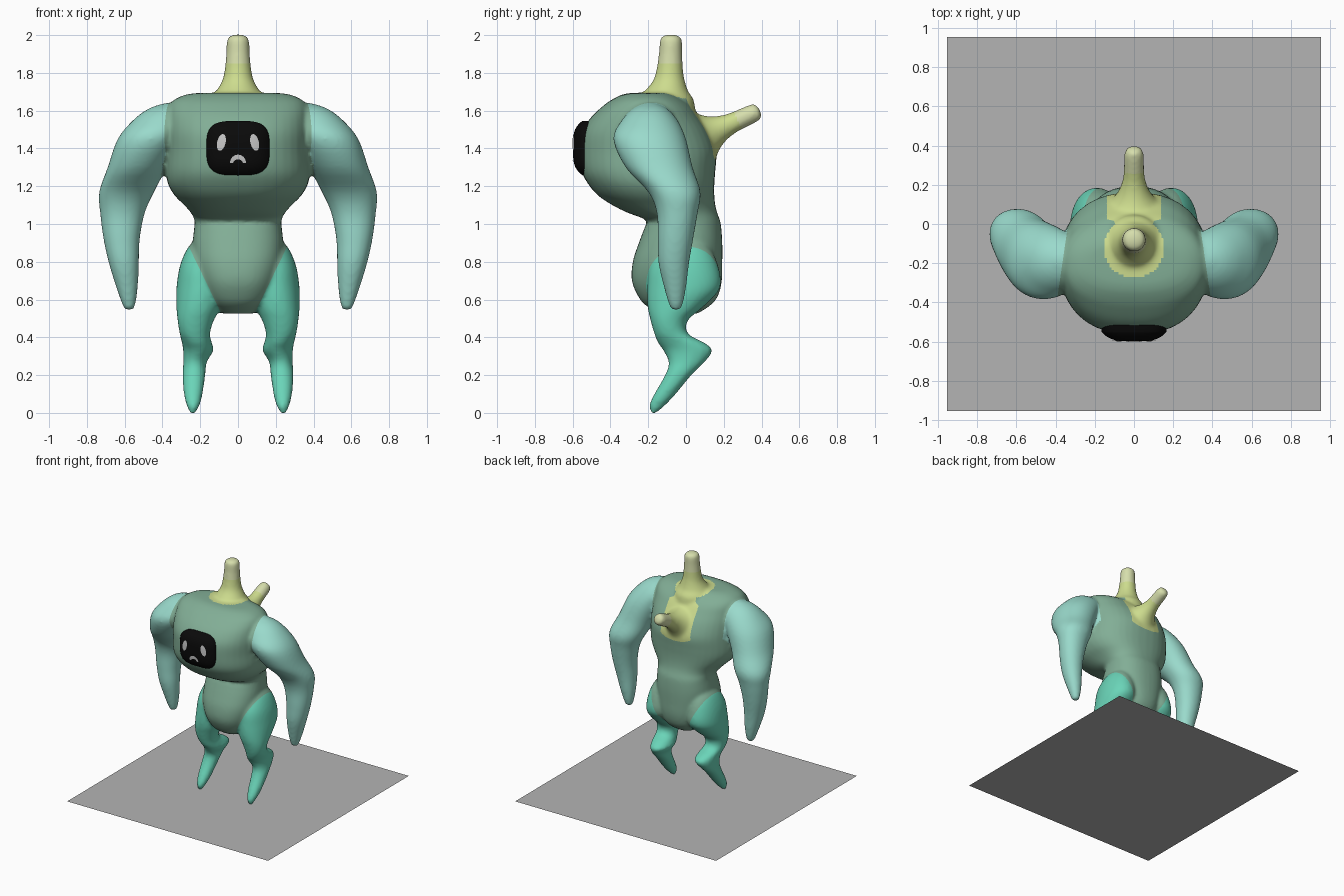
import bpy, bmesh, math
from mathutils import Matrix, Vector

if "Cube" in bpy.data.objects:
    bpy.data.objects.remove(bpy.data.objects["Cube"])


def srgb(r, g, b):
    return tuple(((c / 255 + 0.055) / 1.055) ** 2.4 for c in (r, g, b)) + (1,)


def material(name, rgb):
    m = bpy.data.materials.new(name)
    m.diffuse_color = srgb(*rgb)
    m.use_nodes = True
    m.node_tree.nodes["Principled BSDF"].inputs["Base Color"].default_value = m.diffuse_color
    return m


SAGE = material("sage green", (130, 174, 150))
AQUA = material("pale aqua", (154, 218, 204))
TEAL = material("teal green", (106, 212, 184))
LIME = material("yellow green", (205, 220, 142))
CREAM = material("pale lime", (214, 222, 172))
BLACK = material("black", (10, 10, 10))
GREY = material("light grey", (200, 200, 200))
STONE = material("stone grey", (180, 180, 180))


def add_object(name, bm, mats, smooth=True):
    me = bpy.data.meshes.new(name)
    bm.to_mesh(me)
    bm.free()
    for m in mats:
        me.materials.append(m)
    if smooth:
        me.shade_smooth()
    ob = bpy.data.objects.new(name, me)
    bpy.context.collection.objects.link(ob)
    return ob


def spline(rows, steps=4):
    """Catmull-Rom interpolation through section rows."""
    out = []
    for i in range(len(rows) - 1):
        p = [rows[max(0, min(len(rows) - 1, i + k))] for k in (-1, 0, 1, 2)]
        for s in range(steps):
            t = s / steps
            out.append([0.5 * (2 * b + (c - a) * t + (2 * a - 5 * b + 4 * c - d) * t * t
                               + (3 * b - a - 3 * c + d) * t ** 3)
                        for a, b, c, d in zip(*p)])
    return out + [list(rows[-1])]


def loft(bm, rows, power=2.0, mat=Matrix(), n=40):
    """Closed tube from sections: height, x min, x max, y min, y max."""
    rings = []
    for z, x0, x1, y0, y1 in spline(rows):
        ring = []
        for k in range(n):
            a = 2 * math.pi * k / n
            c, s = math.cos(a), math.sin(a)
            x = (x0 + x1) / 2 + (x1 - x0) / 2 * math.copysign(abs(c) ** (2 / power), c)
            y = (y0 + y1) / 2 + (y1 - y0) / 2 * math.copysign(abs(s) ** (2 / power), s)
            ring.append(bm.verts.new(mat @ Vector((x, y, z))))
        rings.append(ring)
    for a, b in zip(rings, rings[1:]):
        for k in range(n):
            j = (k + 1) % n
            bm.faces.new((a[k], a[j], b[j], b[k]))
    bm.faces.new(rings[0][::-1])
    bm.faces.new(rings[-1])


# Torso: height, half width, front y, back y
torso = [(.525, .08, -.14, .06), (.57, .14, -.215, .13), (.62, .18, -.255, .17),
         (.70, .21, -.287, .19), (.80, .235, -.282, .192), (.90, .24, -.25, .192),
         (.98, .232, -.22, .187), (1.02, .23, -.21, .18), (1.06, .25, -.31, .165),
         (1.10, .285, -.39, .155), (1.15, .335, -.465, .15), (1.21, .37, -.517, .15),
         (1.28, .38, -.553, .155), (1.38, .375, -.562, .16), (1.48, .375, -.553, .125),
         (1.56, .372, -.507, .075), (1.62, .365, -.445, .03), (1.66, .335, -.39, -.02),
         (1.69, .25, -.32, -.08), (1.695, .10, -.22, -.14)]

# Arm and leg: height, x range, y range
arm = [(.545, .57, .59, -.065, -.045), (.56, .547, .607, -.085, -.022), (.66, .531, .643, -.115, 0),
       (.79, .525, .683, -.145, .016), (.92, .52, .712, -.15, .038), (1.06, .493, .73, -.155, .062),
       (1.17, .444, .735, -.20, .077), (1.30, .375, .69, -.32, .035), (1.45, .29, .637, -.385, 0),
       (1.55, .24, .555, -.34, -.045), (1.61, .26, .475, -.28, -.10), (1.64, .30, .39, -.21, -.16)]
leg = [(-.003, .225, .255, -.185, -.16), (.04, .203, .272, -.195, -.11), (.10, .187, .287, -.168, -.054),
       (.206, .172, .294, -.108, .034), (.27, .165, .289, -.092, .10), (.33, .13, .29, -.12, .14),
       (.37, .138, .297, -.148, .10), (.42, .148, .309, -.168, .01), (.49, .128, .32, -.188, .01),
       (.56, .09, .326, -.203, .09), (.66, .06, .326, -.205, .18), (.78, .06, .307, -.19, .17),
       (.88, .10, .262, -.12, .12), (.93, .15, .20, -.03, .04)]

# Horns: distance along axis, centre y, radius
top_horn = [(1.60, -.115, .165), (1.66, -.11, .15), (1.70, -.105, .118), (1.75, -.092, .088),
            (1.80, -.087, .073), (1.90, -.082, .062), (1.97, -.08, .059), (1.992, -.08, .048),
            (2.003, -.08, .02)]
back_horn = [(0, 0, .16), (.05, 0, .145), (.085, 0, .125), (.11, 0, .104), (.14, 0, .084),
             (.18, 0, .067), (.24, 0, .054), (.36, 0, .049), (.388, 0, .038), (.398, 0, .015)]
HORN_BASE = Vector((0, .03, 1.435))
HORN_DIR = Vector((0, .907, .421))
tilt = Matrix.Translation(HORN_BASE) @ Matrix.Rotation(math.radians(-65.1), 4, 'X')


def round_rows(rows):
    return [(z, -r, r, y - r, y + r) for z, y, r in rows]


bm = bmesh.new()
loft(bm, [(z, -w, w, f, b) for z, w, f, b in torso], 2.35)
loft(bm, round_rows(top_horn))
loft(bm, round_rows(back_horn), mat=tilt)
for side in (1, -1):
    flip = Matrix.Scale(side, 4, (1, 0, 0))
    loft(bm, arm, 2.1, flip)
    loft(bm, leg, 2.1, flip)
bmesh.ops.recalc_face_normals(bm, faces=bm.faces)
raw = add_object("body_parts", bm, [])

# Fuse the parts into one smooth skin
fuse = raw.modifiers.new("fuse", 'REMESH')
fuse.mode = 'VOXEL'
fuse.voxel_size = 0.012
soft = raw.modifiers.new("soften", 'SMOOTH')
soft.factor = 0.5
soft.iterations = 9
skin = bpy.data.meshes.new_from_object(raw.evaluated_get(bpy.context.evaluated_depsgraph_get()))
bpy.data.objects.remove(raw)

# Cut clean colour borders, then colour by region
bm = bmesh.new()
bm.from_mesh(skin)
cuts = [((0, .04, 1.58), (0, .9, .43)), ((0, 0, 1.85), (0, 0, 1))]
for s in (1, -1):
    cuts += [((s * .336, 0, 0), (s, .146, 0)), ((0, 0, .344), (2.06 * s, 0, -1))]
for co, no in cuts:
    bmesh.ops.bisect_plane(bm, geom=bm.verts[:] + bm.edges[:] + bm.faces[:], dist=1e-5,
                           plane_co=co, plane_no=no)


def region(p):
    x, y, z = abs(p.x), p.y, p.z
    if x + .146 * y > .336 + .4 * max(0, 1.37 - z) * (z > 1.0):
        if z > 1.0 or x > .4:
            return 1
    if z < .95 and 2.06 * x - z > -.344:
        return 2
    if z > 1.72 or (z > 1.58 and math.hypot(x, y + .122) < .153):
        return 4 if z > 1.85 else 3
    if .9 * y + .43 * z > .7154 and z > 1.31 and x < .14:
        return 4 if (p - HORN_BASE).dot(HORN_DIR) > .27 else 3
    return 0


for f in bm.faces:
    f.material_index = region(f.calc_center_median())
add_object("body", bm, [SAGE, AQUA, TEAL, LIME, CREAM])

# Face screen: shallow dome with a rounded-square outline
FW, FH, FZ, FP = .167, .144, 1.402, 3.4


def dome_y(x, z):
    r = (abs(x / FW) ** FP + abs((z - FZ) / FH) ** FP) ** (1 / FP)
    return -.598 + .05 * r ** 4


bm = bmesh.new()
rings = []
for r in [.03, .2, .4, .55, .7, .8, .88, .95, 1, 1.0]:
    ring = []
    for k in range(48):
        a = 2 * math.pi * k / 48
        c, s = math.cos(a), math.sin(a)
        x = r * FW * math.copysign(abs(c) ** (2 / FP), c)
        z = FZ + r * FH * math.copysign(abs(s) ** (2 / FP), s)
        ring.append(bm.verts.new((x, -.46 if len(rings) == 9 else dome_y(x, z), z)))
    rings.append(ring)
bm.faces.new(rings[0])
for a, b in zip(rings, rings[1:]):
    for k in range(48):
        j = (k + 1) % 48
        bm.faces.new((a[k], b[k], b[j], a[j]))
bmesh.ops.recalc_face_normals(bm, faces=bm.faces)
add_object("face_screen", bm, [BLACK])


def plate(name, cx, half, low, high, n=20):
    """Thin patch on the screen between two curves of u in -1..1."""
    bm = bmesh.new()
    cols = []
    for i in range(n + 1):
        u = -math.cos(math.pi * i / n)
        x = cx + half * u
        zs = [low(u) + (high(u) - low(u)) * t / 4 for t in range(5)]
        cols.append([bm.verts.new((x, dome_y(x, z) - .004, z)) for z in zs])
    for a, b in zip(cols, cols[1:]):
        for t in range(4):
            bm.faces.new((a[t], b[t], b[t + 1], a[t + 1]))
    add_object(name, bm, [GREY])


def arch(u):
    return math.sqrt(max(0, 1 - u * u))


# Eyes leaning inward at the top, and a frowning mouth
for name, s in (("right_eye", 1), ("left_eye", -1)):
    plate(name, s * .088, .024,
          lambda u: 1.432 - s * .014 * u - .042 * arch(u),
          lambda u: 1.432 - s * .014 * u + .042 * arch(u))
plate("mouth", 0, .042,
      lambda u: 1.325 + .017 * max(0, 1 - (u / .75) ** 2) - .006 * (abs(u) > .5) * arch(u),
      lambda u: 1.325 + .042 * arch(u))

# Flat square base under the feet
bm = bmesh.new()
bmesh.ops.create_grid(bm, x_segments=1, y_segments=1, size=.953)
add_object("base_plate", bm, [STONE], smooth=False)
